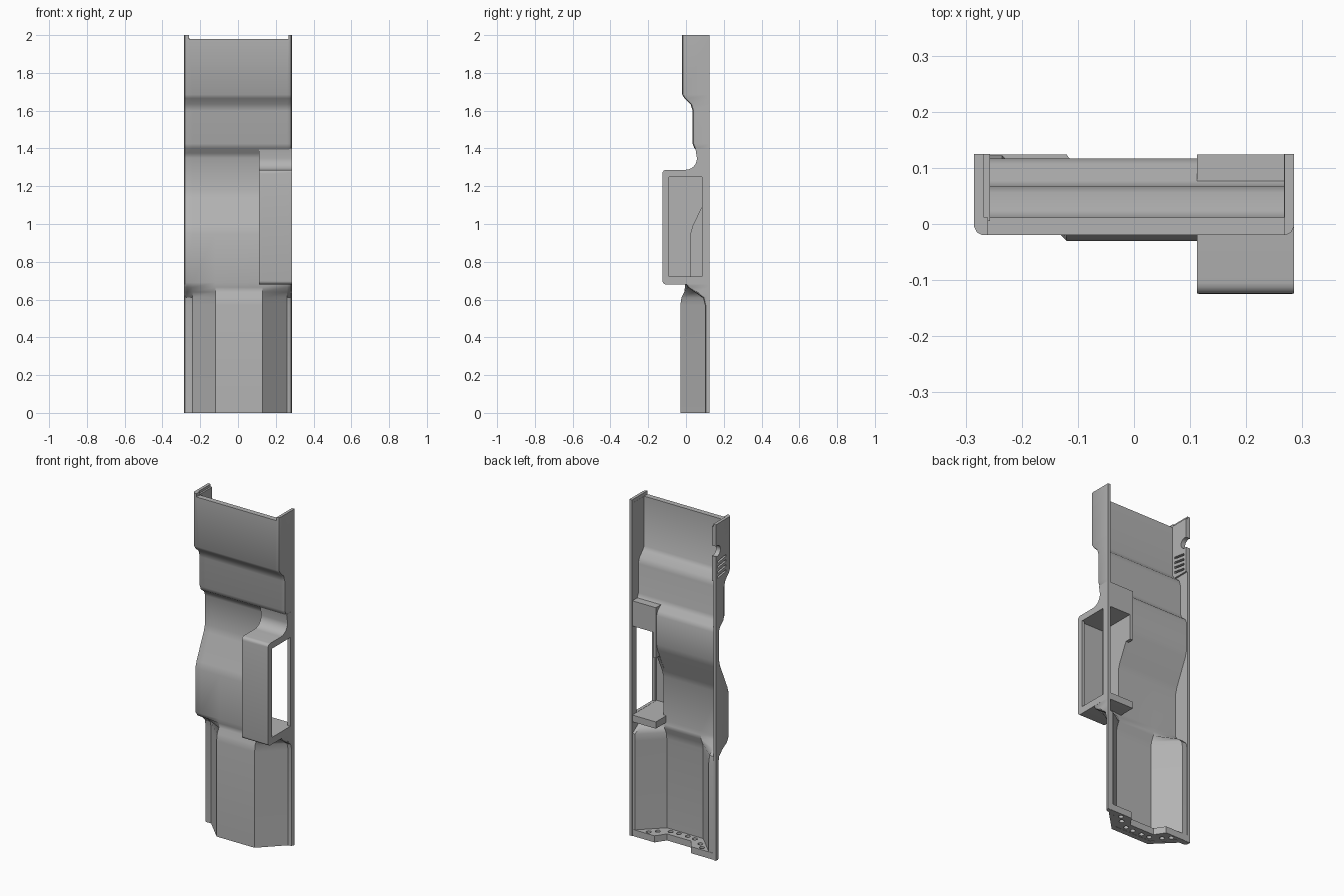
import bpy, bmesh, math
from mathutils import Matrix

if "Cube" in bpy.data.objects:
    bpy.data.objects.remove(bpy.data.objects["Cube"], do_unlink=True)

grey = bpy.data.materials.new("panel_grey")
grey.use_nodes = True
COLOUR = (0.45, 0.45, 0.45, 1)
grey.diffuse_color = COLOUR
grey.node_tree.nodes["Principled BSDF"].inputs["Base Color"].default_value = COLOUR


def finish(name, bm):
    bmesh.ops.recalc_face_normals(bm, faces=bm.faces)
    mesh = bpy.data.meshes.new(name)
    bm.to_mesh(mesh)
    bm.free()
    mesh.materials.append(grey)
    ob = bpy.data.objects.new(name, mesh)
    bpy.context.collection.objects.link(ob)
    return ob


def loft(name, loops):
    """Solid skinned through closed loops of equal length."""
    bm = bmesh.new()
    rings = [[bm.verts.new(p) for p in loop] for loop in loops]
    n = len(rings[0])
    for a, b in zip(rings, rings[1:]):
        for i in range(n):
            j = (i + 1) % n
            bm.faces.new((a[i], a[j], b[j], b[i]))
    bm.faces.new(rings[0])
    bm.faces.new(rings[-1])
    return finish(name, bm)


def slab_x(name, profile, x0, x1):
    return loft(name, [[(x, y, z) for y, z in profile] for x in (x0, x1)])


def block(name, x0, x1, y0, y1, z0, z1):
    return slab_x(name, [(y0, z0), (y1, z0), (y1, z1), (y0, z1)], x0, x1)


def rod(name, centre, radius, length, axis):
    bm = bmesh.new()
    bmesh.ops.create_cone(bm, cap_ends=True, segments=20, radius1=radius,
                          radius2=radius, depth=length)
    turn = Matrix.Rotation(math.pi / 2, 4, 'Y') if axis == 'X' else Matrix()
    bmesh.ops.transform(bm, matrix=Matrix.Translation(centre) @ turn, verts=bm.verts)
    return finish(name, bm)


def activate(ob):
    bpy.ops.object.select_all(action='DESELECT')
    ob.select_set(True)
    bpy.context.view_layer.objects.active = ob


def cut(targets, cutters):
    for ob in targets:
        activate(ob)
        for c in cutters:
            mod = ob.modifiers.new("cut", 'BOOLEAN')
            mod.operation, mod.solver, mod.object = 'DIFFERENCE', 'EXACT', c
            bpy.ops.object.modifier_apply(modifier=mod.name)
    for c in cutters:
        bpy.data.objects.remove(c, do_unlink=True)


# Panel shell: height, then front depth at one edge, centre and other edge
BACK, HALF, WALL = 0.125, 0.285, 0.267
rows = [(0, .09, -.03, .10), (.57, .09, -.03, .10), (.61, .082, -.024, .09),
        (.64, .05, -.009, .045), (.665, .01, -.006, .01), (.69, -.006, -.006, -.006)]
rows += [(z, y, y, y) for z, y in (
    (.95, -.006), (.99, .006), (1.14, .074), (1.18, .085), (1.35, .085), (1.375, .075),
    (1.4, .045), (1.425, .035), (1.6, .035), (1.635, .024), (1.665, -.008),
    (1.685, -.02), (2, -.02))]


def section(z, l, c, r):
    def inner(y):
        return min(y + .032, .122)
    outer = [(-HALF, BACK), (-HALF, l + .015), (-.28, l + .005), (-.27, l), (-.24, l),
             (-.12, c), (.13, c), (.26, r), (.27, r), (.28, r + .005),
             (HALF, r + .015), (HALF, BACK)]
    inside = [(WALL, BACK), (WALL, inner(r)), (.25, inner(r)), (.125, inner(c)),
              (-.115, inner(c)), (-.235, inner(l)), (-WALL, inner(l)), (-WALL, BACK)]
    return [(x, y, z) for x, y in outer + inside]


shell = loft("panel_shell", [section(*row) for row in rows])

# Side housing with coved top and rounded front corners
cove = [(.058 - .06 * math.sin(t), 1.287 + .06 * (1 - math.cos(t)))
        for t in (0,)] and [(.058 - .06 * (1 - math.cos(a)), 1.347 - .06 * math.sin(a))
                            for a in (math.pi / 2 * i / 6 for i in range(7))]


def corner(zc, start):
    return [(-.105 + .02 * math.cos(start + math.pi / 8 * i),
             zc + .02 * math.sin(start + math.pi / 8 * i)) for i in range(5)]


profile = ([(.124, 1.4), (.05, 1.4)] + cove + corner(1.267, math.pi / 2)
           + corner(.7, math.pi) + [(.124, .68)])
housing = slab_x("side_housing", profile, .112, .2855)
bm = bmesh.new()
bm.from_mesh(housing.data)
edges = [e for e in bm.edges if abs(e.verts[0].co.x - e.verts[1].co.x) < 1e-5
         and all(v.co.y < -.1 and .69 < v.co.z < 1.275 for v in e.verts)
         and abs(e.verts[0].co.z - e.verts[1].co.z) > .2]
bmesh.ops.bevel(bm, geom=edges, offset=.018, segments=4, profile=.5, affect='EDGES')
bm.to_mesh(housing.data)
bm.free()

# Housing cavity, side window and the opening into the panel behind
relief = slab_x("relief_cutter", [(.2, .72), (.026, .72), (.026, .95), (.038, .99),
                                  (.09, 1.1), (.2, 1.1)], .09, .2)
cut([housing], [relief])
cut([shell, housing],
    [block("cavity_cutter", .131, WALL, -.106, .2, .72, 1.25),
     block("window_cutter", .2, .4, -.09, .085, .721, 1.249)])

# Top lip set below the side walls
cut([shell], [block("lip_cutter", -.26, WALL + .001, -.2, .2, 1.98, 2.1)])

# Latch pad on the side wall, with a round notch and grip slots
pad = block("latch_pad", -.27, -.257, .005, .1245, 1.66, 1.985)
cutters = [rod("notch_cutter", (-.27, .115, 1.84), .032, .08, 'X')]
for i in range(4):
    z = 1.675 + .03 * i
    cutters.append(slab_x("slot_cutter", [(.03, z + .012), (.11, z), (.11, z + .012),
                                          (.03, z + .024)], -.3, -.24))
cut([shell, pad], cutters)

# End plate with socket holes
outline = [(-.275, .124), (-.275, .105), (-.235, .1), (-.115, -.012), (.125, -.012),
           (.25, .112), (.275, .112), (.275, .124), (.12, .124), (.08, .065),
           (-.08, .065), (-.12, .124)]
plate = loft("end_plate", [[(x, y, z) for x, y in outline] for z in (.001, .04)])
holes = [rod("hole_cutter", (x, y, .02), .014, .2, 'Z')
         for s in (-1, 1) for x, y in ((s * .03, .025), (s * .08, .03),
                                       (s * .14, .065), (s * .175, .1))]
cut([plate], holes)

for ob in (shell, housing, pad, plate):
    activate(ob)
    bpy.ops.object.shade_smooth_by_angle(angle=math.radians(32))
